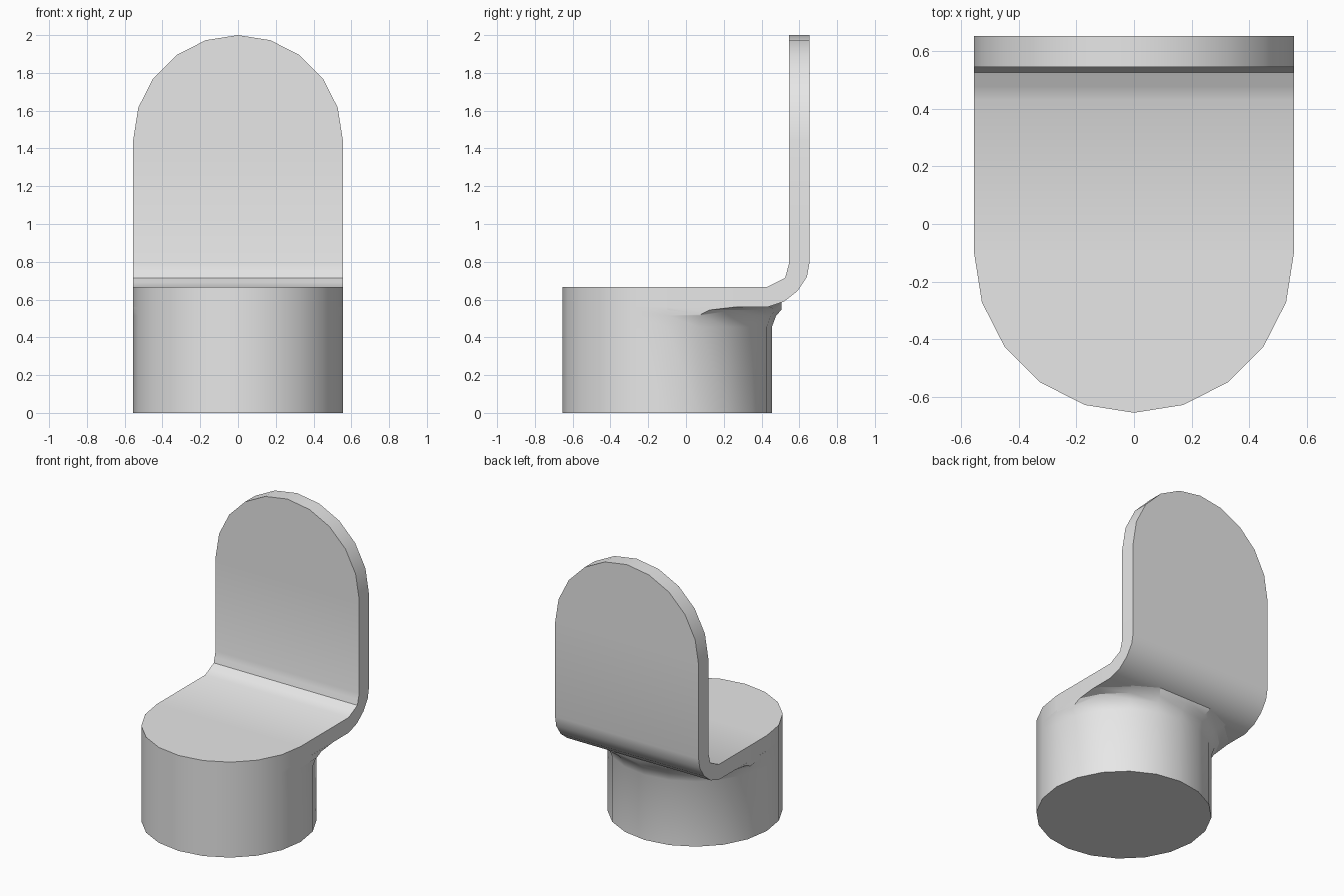
import bpy, bmesh
from math import sin, cos, radians
from mathutils import Vector

if "Cube" in bpy.data.objects:
    bpy.data.objects.remove(bpy.data.objects["Cube"], do_unlink=True)

R = 0.555          # half width, also the pedestal radius
CY = -0.10         # pedestal centre in y
SEAT_TOP, SEAT_UNDER = 0.667, 0.56
STEP = 18          # 20-sided curves

grey = bpy.data.materials.new("plain_grey")
grey.use_nodes = True
grey.diffuse_color = (0.8, 0.8, 0.8, 1)
grey.node_tree.nodes["Principled BSDF"].inputs["Base Color"].default_value = (0.8, 0.8, 0.8, 1)


def loft(bm, rings):
    """Skin closed rings of equal length, one after another."""
    rows = [[bm.verts.new(p) for p in ring] for ring in rings]
    n = len(rows[0])
    for a, b in zip(rows, rows[1:]):
        for i in range(n):
            j = (i + 1) % n
            bm.faces.new((a[i], a[j], b[j], b[i]))
    return rows


def finish(bm, name):
    bmesh.ops.recalc_face_normals(bm, faces=bm.faces[:])
    mesh = bpy.data.meshes.new(name)
    bm.to_mesh(mesh)
    bm.free()
    mesh.materials.append(grey)
    obj = bpy.data.objects.new(name, mesh)
    bpy.context.collection.objects.link(obj)
    return obj


def section(w, inner, outer):
    return [(-w, *inner), (w, *inner), (w, *outer), (-w, *outer)]


# Seat and backrest: one bent sheet with rounded ends
sections = []
for k in range(6):
    a = radians(STEP * k)
    y = CY - R * cos(a)
    sections.append(section(R * sin(a), (y, SEAT_TOP), (y, SEAT_UNDER)))
bend_inner = [(0.43, SEAT_TOP), (0.478, 0.691), (0.525, 0.715), (0.535, 0.752), (0.545, 0.79)]
bend_outer = [(0.43, SEAT_UNDER), (0.52, 0.59), (0.59, 0.645), (0.64, 0.72), (0.653, 0.79)]
for inner, outer in zip(bend_inner, bend_outer):
    sections.append(section(R, inner, outer))
for k in range(5, -1, -1):
    a = radians(STEP * k)
    z = 2 - R + R * cos(a)
    sections.append(section(R * sin(a), (0.545, z), (0.653, z)))
bm = bmesh.new()
loft(bm, sections)
bmesh.ops.remove_doubles(bm, verts=bm.verts[:], dist=1e-4)
chair = finish(bm, "seat_and_backrest")

# Pedestal: drum whose rear half flares out under the seat
rings = []
for z, flare in [(0, 0), (0.455, 0), (0.515, 0.022), (0.545, 0.05), (SEAT_UNDER, 0.11)]:
    ring = []
    for k in range(20):
        a = radians(STEP * k)
        r = R + (flare if cos(a) > 0.01 else 0)
        y = min(CY + r * cos(a), 0.505)
        lift = max(0, y - 0.43) * 0.33 if z == SEAT_UNDER else 0
        ring.append((r * sin(a), y, z + lift))
    rings.append(ring)
bm = bmesh.new()
rows = loft(bm, rings)
bm.faces.new(rows[0])
bm.faces.new(rows[-1])
# Trim the flare flush with the seat sides
for side in (-1, 1):
    bmesh.ops.bisect_plane(bm, geom=bm.verts[:] + bm.edges[:] + bm.faces[:], dist=1e-5,
                           plane_co=Vector((side * (R + 0.0005), 0, 0)),
                           plane_no=Vector((side, 0, 0)), clear_outer=True)
    bmesh.ops.holes_fill(bm, edges=[e for e in bm.edges if e.is_boundary], sides=0)
pedestal = finish(bm, "pedestal")

# Smooth curved walls, keep creases crisp
bpy.ops.object.select_all(action='DESELECT')
for obj in (chair, pedestal):
    obj.select_set(True)
bpy.context.view_layer.objects.active = chair
bpy.ops.object.shade_smooth_by_angle(angle=radians(30))
